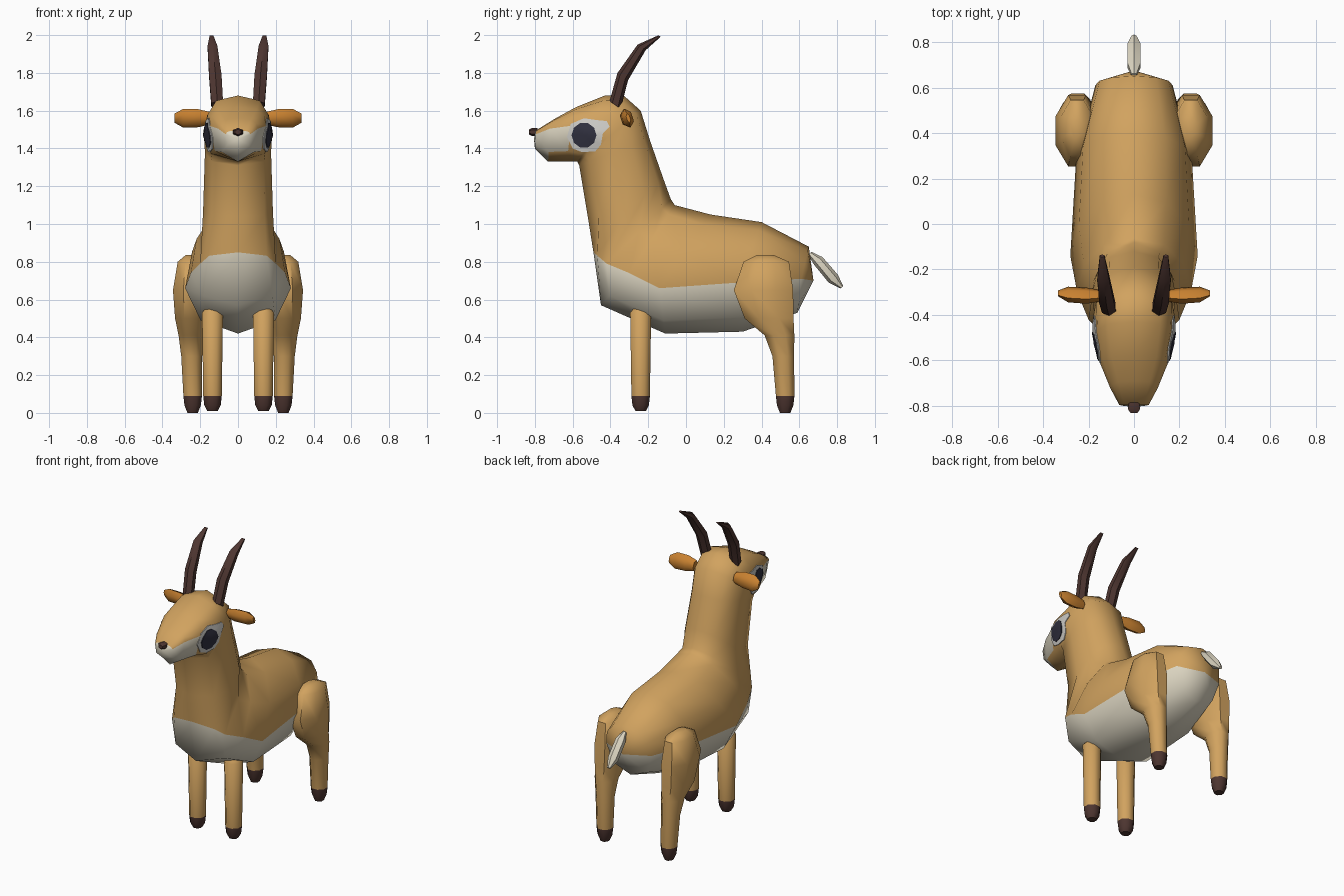
import bpy, bmesh, math
from mathutils import Vector
from mathutils.bvhtree import BVHTree

cube = bpy.data.objects.get("Cube")
if cube:
    bpy.data.objects.remove(cube, do_unlink=True)


def material(name, rgb):
    m = bpy.data.materials.new(name)
    m.use_nodes = True
    m.diffuse_color = (*rgb, 1)
    bsdf = next(n for n in m.node_tree.nodes if n.type == 'BSDF_PRINCIPLED')
    bsdf.inputs["Base Color"].default_value = (*rgb, 1)
    return m


TAN = material("tan coat", (0.64, 0.365, 0.115))
CREAM = material("cream", (0.71, 0.66, 0.53))
GREY = material("pale grey", (0.62, 0.61, 0.58))
ORANGE = material("orange ear", (0.58, 0.22, 0.03))
HORN = material("dark brown", (0.075, 0.036, 0.03))
EYE = material("dark navy", (0.03, 0.03, 0.05))


def finish(bm, name, mats, angle=50):
    bmesh.ops.recalc_face_normals(bm, faces=bm.faces)
    me = bpy.data.meshes.new(name)
    bm.to_mesh(me)
    bm.free()
    ob = bpy.data.objects.new(name, me)
    bpy.context.collection.objects.link(ob)
    for m in mats:
        me.materials.append(m)
    bpy.ops.object.select_all(action='DESELECT')
    ob.select_set(True)
    bpy.context.view_layer.objects.active = ob
    bpy.ops.object.shade_smooth_by_angle(angle=math.radians(angle))
    return ob


def bridge(bm, a, b, rule=lambda k: 0):
    n = len(a)
    for k in range(n):
        f = bm.faces.new((a[k], a[(k + 1) % n], b[(k + 1) % n], b[k]))
        f.material_index = rule(k)


def tube(name, rings, u, v, mats, sides=8, rule=lambda i: 0):
    """Loft of ellipses; each ring is (x, y, z, radius_u, radius_v)."""
    bm = bmesh.new()
    u, v = Vector(u).normalized(), Vector(v).normalized()
    loops = []
    for x, y, z, ru, rv in rings:
        ring = []
        for k in range(sides):
            t = math.tau * (k + 0.5) / sides
            ring.append(bm.verts.new(Vector((x, y, z)) + u * ru * math.cos(t) + v * rv * math.sin(t)))
        loops.append(ring)
    for i in range(len(loops) - 1):
        bridge(bm, loops[i], loops[i + 1], lambda k: rule(i))
    bm.faces.new(loops[0]).material_index = rule(0)
    bm.faces.new(loops[-1]).material_index = rule(len(loops) - 2)
    return finish(bm, name, mats)


# Body, neck and head: rings of underside (y, z), side (x, y, z), top (y, z), roundness
BODY = [
    (.59, .53, .17, .61, .71, .65, .88, .8),
    (.30, .43, .255, .28, .69, .40, 1.01, .9),
    (-.11, .42, .28, -.14, .66, .13, 1.05, 1),
    (-.45, .57, .25, -.30, .74, -.06, 1.10, .9),
    (-.49, .85, .20, -.42, .79, -.08, 1.13, .8),
    (-.52, 1.04, .185, -.32, 1.06, -.12, 1.24, .8),
    (-.565, 1.31, .175, -.39, 1.38, -.19, 1.44, .7),
    (-.575, 1.33, .18, -.41, 1.46, -.24, 1.60, .65),
    (-.58, 1.33, .18, -.45, 1.47, -.33, 1.68, .65),
    (-.59, 1.33, .175, -.50, 1.48, -.43, 1.68, .6),
    (-.63, 1.33, .15, -.61, 1.52, -.58, 1.62, .6),
    (-.73, 1.33, .105, -.72, 1.505, -.69, 1.56, .6),
    (-.80, 1.40, .065, -.795, 1.475, -.795, 1.495, .6),
]
bm = bmesh.new()
loops = []
for by, bz, w, sy, sz, ty, tz, e in BODY:
    half = []
    for k in range(6):
        # two steps from underside to side, three from side to top
        t = k * math.pi / 4 if k < 2 else (k - 2) * math.pi / 6
        s, c = (math.sin(t), math.cos(t)) if k < 2 else (math.cos(t), math.sin(t))
        ey, ez = (by, bz) if k < 2 else (ty, tz)
        x = 0 if k in (0, 5) else w * s ** e
        half.append((x, sy + (ey - sy) * c, sz + (ez - sz) * c))
    pts = half + [(-x, y, z) for x, y, z in half[4:0:-1]]
    loops.append([bm.verts.new(p) for p in pts])
LOW = (0, 1, 8, 9)
for i in range(len(loops) - 1):
    if i < 4 or i == 11:
        rule = lambda k: int(k in LOW)           # belly, chest and lips
    elif i == 10:
        rule = lambda k: int(k in (1, 8))        # cheeks, tan chin
    else:
        rule = lambda k: 0
    bridge(bm, loops[i], loops[i + 1], rule)
# Rump and muzzle caps
for ring, tip, rule in ((loops[0], (0, .675, .70), lambda k: int(k in LOW)),
                        (loops[-1], (0, -.805, 1.45), lambda k: 1)):
    c = bm.verts.new(tip)
    for k in range(10):
        f = bm.faces.new((ring[k], ring[(k + 1) % 10], c))
        f.material_index = rule(k)
bmesh.ops.recalc_face_normals(bm, faces=bm.faces)
skin = BVHTree.FromBMesh(bm)
finish(bm, "body", (TAN, CREAM), 60)


def plate(name, outline, centre, lift, side, mat):
    """Thin plate laid over the side of the head."""
    bm = bmesh.new()

    def vert(y, z):
        hit = skin.ray_cast(Vector((side, y, z)), Vector((-side, 0, 0)))[0]
        return bm.verts.new((hit.x + side * lift, y, z))
    cy, cz = centre
    mid = vert(cy, cz)
    rings = [[vert(cy + (y - cy) * s, cz + (z - cz) * s) for y, z in outline] for s in (.33, .67, 1)]
    rings.append([bm.verts.new((v.co.x - side * (lift + .002), v.co.y, v.co.z)) for v in rings[-1]])
    for a, b in zip(rings, rings[1:]):
        bridge(bm, a, b)
    n = len(outline)
    for k in range(n):
        bm.faces.new((mid, rings[0][k], rings[0][(k + 1) % n]))
    finish(bm, name, (mat,), 40)


PATCH = [(-.61, 1.53), (-.54, 1.56), (-.47, 1.55), (-.42, 1.545), (-.405, 1.515), (-.44, 1.48),
         (-.45, 1.42), (-.48, 1.385), (-.55, 1.38), (-.60, 1.40), (-.63, 1.46)]
DISC = [(-.54 + .066 * math.cos(k * math.tau / 10), 1.47 + .068 * math.sin(k * math.tau / 10))
        for k in range(10)]

LEG = (1, 0, 0), (0, 1, 0)
for side, word in ((1, "left"), (-1, "right")):
    plate(word + "_eye_patch", PATCH, (-.53, 1.47), .005, side, GREY)
    plate(word + "_eye", DISC, (-.54, 1.47), .009, side, EYE)

    # Legs with dark hooves
    fx, hx = .135 * side, .24 * side
    tube(word + "_front_leg", [
        (fx, -.24, .56, .035, .035), (fx, -.24, .53, .06, .06), (fx, -.24, .09, .053, .053),
        (fx, -.24, .04, .047, .047), (fx, -.24, .01, .03, .03)],
        *LEG, (TAN, HORN), rule=lambda i: int(i >= 2))
    tube(word + "_hind_leg", [
        (.25 * side, .42, .835, .03, .05), (.25 * side, .425, .80, .075, .13),
        (.25 * side, .41, .65, .102, .17), (.25 * side, .44, .50, .09, .14),
        (.248 * side, .495, .41, .072, .085), (.245 * side, .515, .30, .06, .062),
        (hx, .525, .09, .053, .053), (hx, .525, .04, .047, .047), (hx, .525, 0, .03, .03)],
        *LEG, (TAN, HORN), rule=lambda i: int(i >= 6))

    # Swept-back horn
    tube(word + "_horn", [
        (.11 * side, -.375, 1.63, .036, .036), (.12 * side, -.335, 1.78, .038, .034),
        (.135 * side, -.235, 1.935, .03, .026), (.14 * side, -.14, 1.995, .012, .007)],
        (1, 0, 0), (0, .82, -.57), (HORN,), sides=6)

    # Sideways ear
    tube(word + "_ear", [
        (.15 * side, -.315, 1.56, .025, .035), (.21 * side, -.315, 1.56, .034, .05),
        (.29 * side, -.31, 1.56, .032, .052), (.335 * side, -.305, 1.56, .01, .026)],
        (0, .95, .3), (0, -.3, .95), (ORANGE,), sides=6)

# Nose and tail
tube("nose", [(0, -.785, 1.487, .028, .02), (0, -.815, 1.487, .03, .022), (0, -.83, 1.487, .018, .014)],
     (1, 0, 0), (0, 0, 1), (HORN,), sides=6)
tube("tail", [(0, .655, .845, .012, .012), (0, .70, .805, .034, .03),
              (0, .78, .71, .034, .032), (0, .825, .665, .012, .01)],
     (1, 0, 0), (0, .75, .66), (CREAM,), sides=6)
